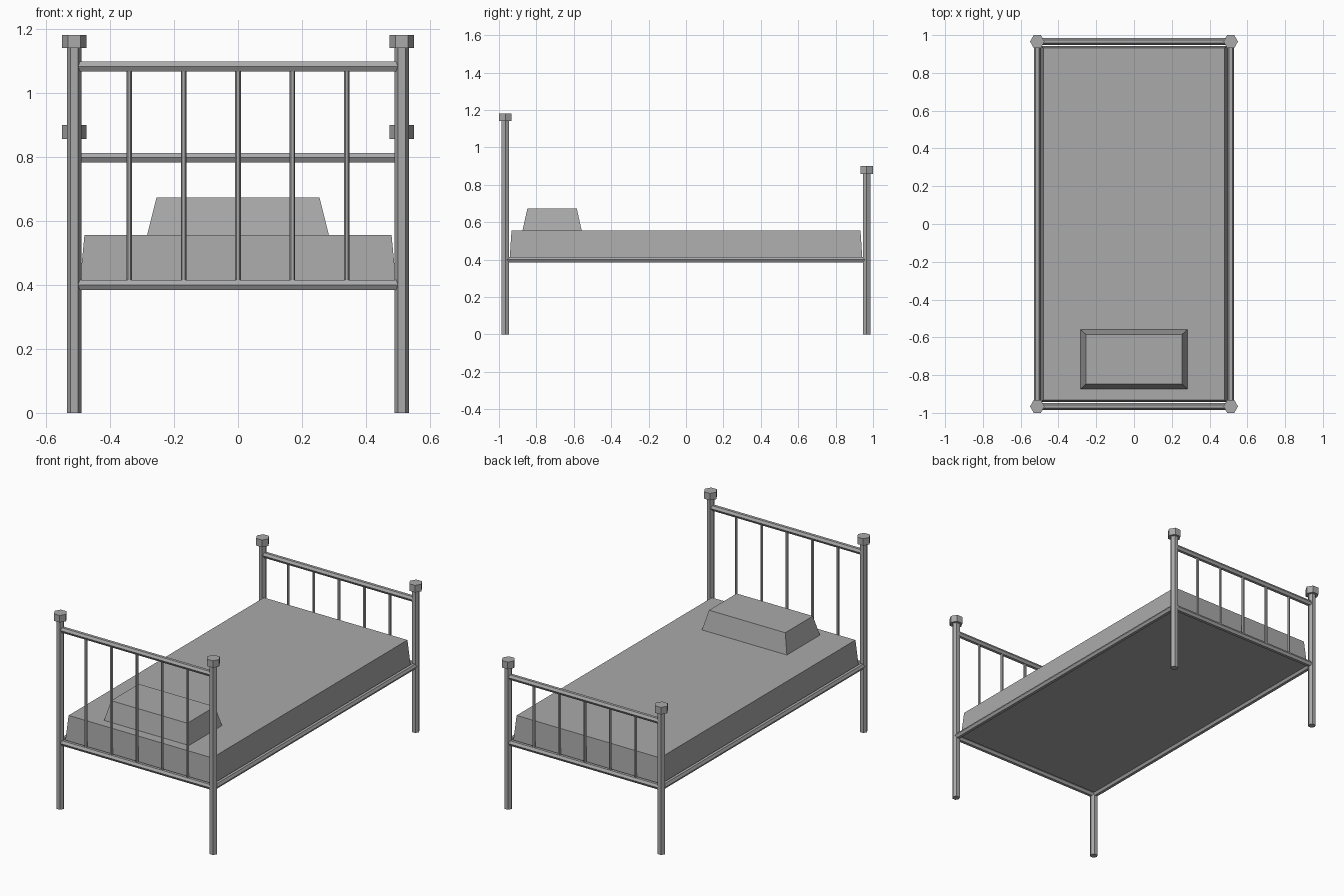
import bpy
import bmesh
import math
from mathutils import Vector

cube = bpy.data.objects.get("Cube")
if cube:
    bpy.data.objects.remove(cube, do_unlink=True)

grey = bpy.data.materials.new("plain_grey")
grey.use_nodes = True
grey.diffuse_color = (0.4, 0.4, 0.4, 1)
grey.node_tree.nodes["Principled BSDF"].inputs["Base Color"].default_value = grey.diffuse_color


def finish(name, bm):
    bmesh.ops.recalc_face_normals(bm, faces=bm.faces[:])
    mesh = bpy.data.meshes.new(name)
    bm.to_mesh(mesh)
    bm.free()
    mesh.materials.append(grey)
    obj = bpy.data.objects.new(name, mesh)
    bpy.context.collection.objects.link(obj)


def hex_bar(name, start, end, radius, corner):
    """Six-sided bar between two points, with one edge facing the corner direction."""
    start, end, u = Vector(start), Vector(end), Vector(corner)
    v = (end - start).normalized().cross(u)
    bm = bmesh.new()
    ring = []
    for i in range(6):
        a = math.radians(60 * i)
        ring.append(bm.verts.new(start + radius * (u * math.cos(a) + v * math.sin(a))))
    base = bm.faces.new(ring)
    top = bmesh.ops.extrude_face_region(bm, geom=[base], use_keep_orig=True)
    moved = [g for g in top["geom"] if isinstance(g, bmesh.types.BMVert)]
    bmesh.ops.translate(bm, verts=moved, vec=end - start)
    finish(name, bm)


def tapered_block(name, half, top_half, y, z0, z1):
    """Box whose top is smaller than its base."""
    bm = bmesh.new()
    bmesh.ops.create_cube(bm, size=2)
    for vert in bm.verts:
        hx, hy = top_half if vert.co.z > 0 else half
        vert.co = (vert.co.x * hx, y + vert.co.y * hy, z1 if vert.co.z > 0 else z0)
    finish(name, bm)


X, Y = 0.512, 0.966
RAIL_Z, RAIL_R = 0.4, 0.0175
ALONG_X, ALONG_Y = (1, 0, 0), (0, 1, 0)

# Headboard and footboard: posts, caps, rails and spindles
for end, y, rail_top, cap_z, height in (("head", -Y, 1.083, 1.14, 1.182),
                                        ("foot", Y, 0.798, 0.857, 0.9)):
    for side, x in (("right", -X), ("left", X)):
        hex_bar(f"{end}_post_{side}", (x, y, 0), (x, y, cap_z), 0.0225, ALONG_X)
        hex_bar(f"{end}_post_cap_{side}", (x, y, cap_z), (x, y, height), 0.0385, ALONG_X)
    for part, z in (("lower", RAIL_Z), ("upper", rail_top)):
        hex_bar(f"{end}_{part}_rail", (-X, y, z), (X, y, z), RAIL_R, ALONG_Y)
    for i in range(-2, 3):
        x = i * 0.17
        hex_bar(f"{end}_spindle_{i + 3}", (x, y, RAIL_Z), (x, y, rail_top), 0.0087, ALONG_X)

# Side rails
for side, x in (("right", -X), ("left", X)):
    hex_bar(f"side_rail_{side}", (x, -Y, RAIL_Z), (x, Y, RAIL_Z), RAIL_R, ALONG_X)

# Mattress and pillow
tapered_block("mattress", (0.495, 0.943), (0.48, 0.933), 0, RAIL_Z, 0.556)
tapered_block("pillow", (0.284, 0.158), (0.255, 0.132), -0.716, 0.556, 0.673)
